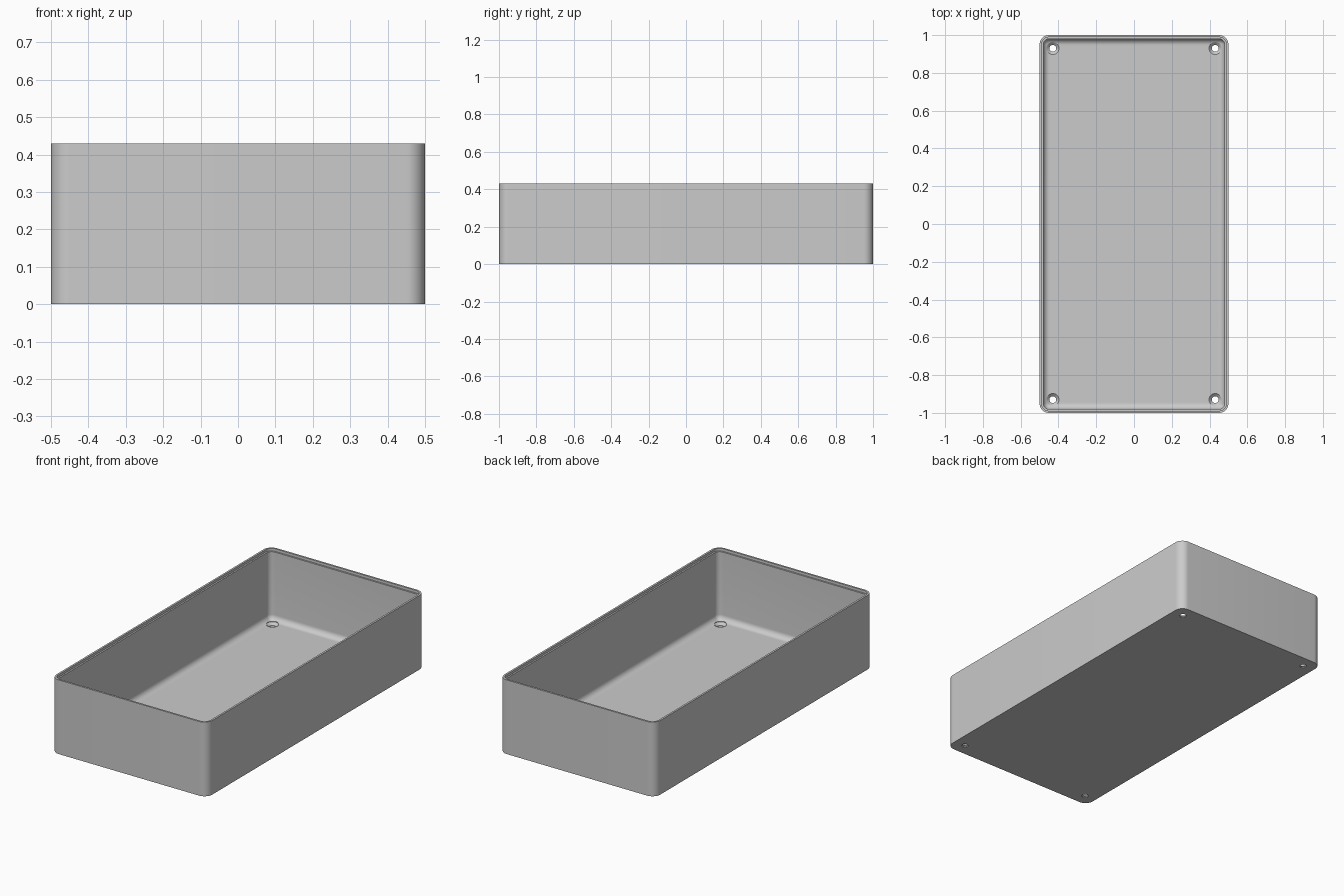
import bpy, bmesh, math

if "Cube" in bpy.data.objects:
    bpy.data.objects.remove(bpy.data.objects["Cube"])

WIDTH, LENGTH, HEIGHT = 1.0, 2.0, 0.43
CORNER, WALL, FLOOR, FILLET = 0.05, 0.02, 0.02, 0.032
HOLE_X, HOLE_Y = 0.43, 0.93
ARC = 10

grey = bpy.data.materials.new("light grey")
grey.use_nodes = True
colour = (0.6, 0.6, 0.6, 1)
grey.diffuse_color = colour
grey.node_tree.nodes["Principled BSDF"].inputs["Base Color"].default_value = colour


def new_object(name, bm):
    bmesh.ops.recalc_face_normals(bm, faces=bm.faces)
    mesh = bpy.data.meshes.new(name)
    bm.to_mesh(mesh)
    bm.free()
    obj = bpy.data.objects.new(name, mesh)
    bpy.context.collection.objects.link(obj)
    mesh.materials.append(grey)
    return obj


def loft(name, rings):
    """Bridge equal-length rings of points and cap both ends."""
    bm = bmesh.new()
    loops = [[bm.verts.new(p) for p in ring] for ring in rings]
    n = len(loops[0])
    for a, b in zip(loops, loops[1:]):
        for i in range(n):
            j = (i + 1) % n
            bm.faces.new((a[i], a[j], b[j], b[i]))
    bm.faces.new(loops[0])
    bm.faces.new(loops[-1])
    return new_object(name, bm)


def rounded_rect(inset, z):
    r = max(CORNER - inset, 0.004)
    cx, cy = WIDTH / 2 - inset - r, LENGTH / 2 - inset - r
    points = []
    for k, (sx, sy) in enumerate([(1, 1), (-1, 1), (-1, -1), (1, -1)]):
        for i in range(ARC + 1):
            a = math.pi / 2 * (k + i / ARC)
            points.append((sx * cx + r * math.cos(a), sy * cy + r * math.sin(a), z))
    return points


def circle(x, y, r, z, n=32):
    return [(x + r * math.cos(t), y + r * math.sin(t), z)
            for t in (2 * math.pi * i / n for i in range(n))]


# Tray section: outer wall, stepped rim, inner wall, filleted floor
section = [(0, 0), (0, HEIGHT), (0.011, HEIGHT), (0.011, HEIGHT - 0.015),
           (WALL, HEIGHT - 0.015)]
for i in range(9):
    a = math.pi / 2 * i / 8
    section.append((WALL + FILLET * (1 - math.cos(a)),
                    FLOOR + FILLET * (1 - math.sin(a))))
tray = loft("tray", [rounded_rect(d, z) for d, z in section])

# Countersunk screw holes in the floor corners
bpy.context.view_layer.objects.active = tray
for sx in (-1, 1):
    for sy in (-1, 1):
        x, y = sx * HOLE_X, sy * HOLE_Y
        profile = [(0.018, -0.05), (0.018, 0.006), (0.033, FLOOR), (0.033, 0.06)]
        cutter = loft("hole_cutter", [circle(x, y, r, z) for r, z in profile])
        cutter.hide_render = True
        cut = tray.modifiers.new("screw hole", "BOOLEAN")
        cut.operation, cut.solver, cut.object = "DIFFERENCE", "EXACT", cutter
        bpy.ops.object.modifier_apply(modifier=cut.name)
        bpy.data.objects.remove(cutter)

bpy.ops.object.select_all(action="DESELECT")
tray.select_set(True)
bpy.ops.object.shade_smooth_by_angle(angle=math.radians(30))
